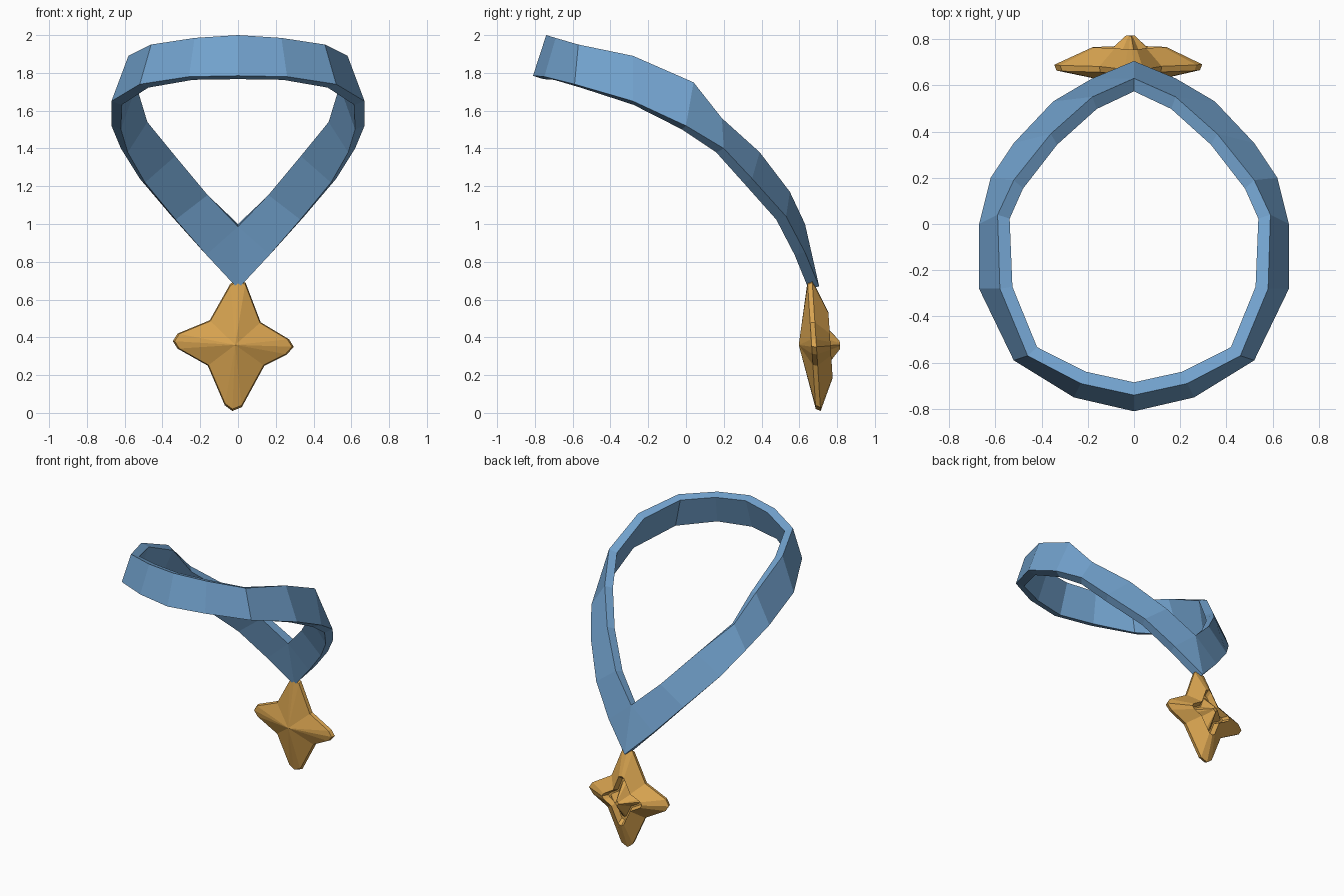
import bpy
import bmesh
from mathutils import Vector

default_cube = bpy.data.objects.get("Cube")
if default_cube:
    bpy.data.objects.remove(default_cube, do_unlink=True)


def make_material(name, colour):
    material = bpy.data.materials.new(name)
    material.use_nodes = True
    material.diffuse_color = colour
    shader = next(n for n in material.node_tree.nodes if n.type == "BSDF_PRINCIPLED")
    shader.inputs["Base Color"].default_value = colour
    return material


def make_object(name, bm, material):
    mesh = bpy.data.meshes.new(name)
    bm.to_mesh(mesh)
    bm.free()
    mesh.materials.append(material)
    obj = bpy.data.objects.new(name, mesh)
    bpy.context.collection.objects.link(obj)
    return obj


blue = make_material("ribbon blue", (0.17, 0.365, 0.62, 1))
gold = make_material("pendant gold", (0.69, 0.37, 0.08, 1))

# Ribbon: outer face of the left half, from the nape down to the V
upper_edge = [(0, -.74, 2), (.23, -.69, 1.985), (.46, -.57, 1.95),
              (.58, -.28, 1.89), (.59, .04, 1.75), (.52, .19, 1.56),
              (.36, .39, 1.38), (.18, .55, 1.17), (0, .63, 1)]
lower_edge = [(0, -.81, 1.785), (.26, -.75, 1.78), (.52, -.59, 1.74),
              (.67, -.28, 1.65), (.67, 0, 1.52), (.62, .2, 1.4),
              (.52, .35, 1.24), (.35, .53, 1.04), (.18, .63, .85)]
bm = bmesh.new()
upper = [bm.verts.new(p) for p in upper_edge]
lower = [bm.verts.new(p) for p in lower_edge]
for i in range(len(upper) - 1):
    bm.faces.new((upper[i], lower[i], lower[i + 1], upper[i + 1]))
tip = bm.verts.new((0, .705, .67))
bm.faces.new((upper[-1], lower[-1], tip))
ribbon = make_object("neck_ribbon", bm, blue)

# Mirror across the middle, then thicken towards the neck
mirror = ribbon.modifiers.new("mirror", "MIRROR")
mirror.use_clip = True
mirror.merge_threshold = 0.001
solid = ribbon.modifiers.new("thickness", "SOLIDIFY")
solid.thickness = 0.058
solid.offset = -1

# Pendant: slightly uneven four-pointed outline with blunt tips (x, z)
outline = [(-.04, .685), (0, .705), (.04, .69), (.12, .48),
           (.27, .39), (.295, .35), (.26, .31), (.14, .25),
           (.02, .03), (-.03, .01), (-.07, .04), (-.16, .25),
           (-.32, .34), (-.345, .38), (-.32, .42), (-.15, .49)]
centre = Vector((-.015, .36))
lean = -0.065


def add_ring(bm, scale, depth):
    """Scaled copy of the outline, leaning back towards the foot."""
    ring = []
    for point in outline:
        offset = (Vector(point) - centre) * scale
        ring.append(bm.verts.new((centre.x + offset.x,
                                  depth + lean * offset.y,
                                  centre.y + offset.y)))
    return ring


# Rim, raised back lip, recess and small inner star
profile = [(.97, .665), (1, .69), (.5, .765), (.42, .725), (.36, .725), (.06, .815)]
bm = bmesh.new()
rings = [add_ring(bm, scale, depth) for scale, depth in profile]
count = len(outline)
for near, far in zip(rings, rings[1:]):
    for i in range(count):
        j = (i + 1) % count
        bm.faces.new((near[i], near[j], far[j], far[i]))
bm.faces.new(rings[-1])

# Front faces meet in a shallow peak
peak = bm.verts.new((centre.x, .597, centre.y))
for i in range(count):
    bm.faces.new((peak, rings[0][(i + 1) % count], rings[0][i]))
bmesh.ops.recalc_face_normals(bm, faces=bm.faces)
make_object("star_pendant", bm, gold)
